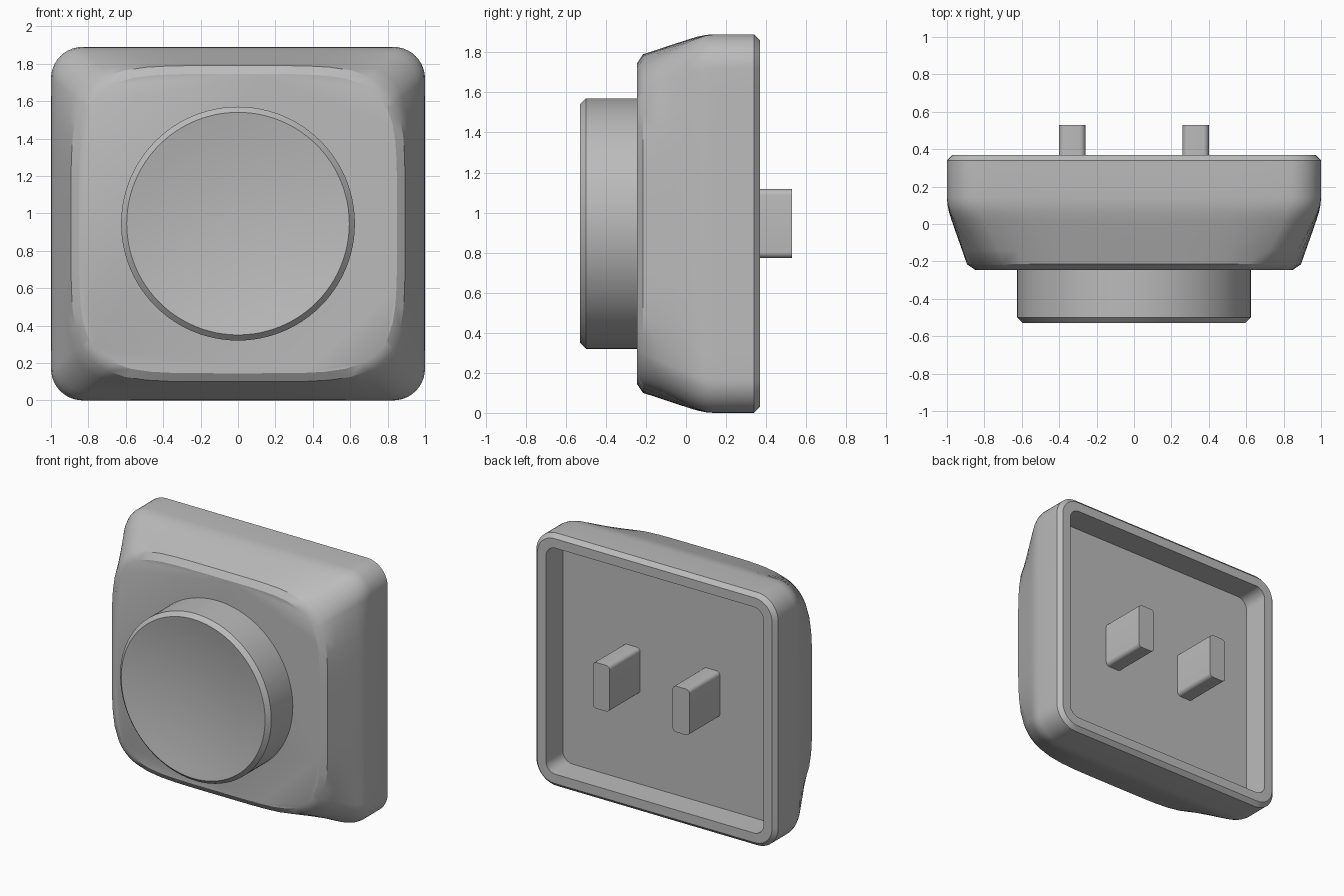
import bpy, bmesh, math

if "Cube" in bpy.data.objects:
    bpy.data.objects.remove(bpy.data.objects["Cube"])

CZ = 0.945  # height of the centre axis

grey = bpy.data.materials.new("plain_grey")
grey.diffuse_color = (0.5, 0.5, 0.5, 1)
grey.use_nodes = True
grey.node_tree.nodes["Principled BSDF"].inputs["Base Color"].default_value = grey.diffuse_color


def finish(name, bm, angle=30):
    bmesh.ops.recalc_face_normals(bm, faces=bm.faces)
    mesh = bpy.data.meshes.new(name)
    bm.to_mesh(mesh)
    bm.free()
    mesh.materials.append(grey)
    obj = bpy.data.objects.new(name, mesh)
    bpy.context.collection.objects.link(obj)
    obj.location.z = CZ
    bpy.ops.object.select_all(action='DESELECT')
    obj.select_set(True)
    bpy.context.view_layer.objects.active = obj
    bpy.ops.object.shade_smooth_by_angle(angle=math.radians(angle))
    return obj


def rounded_rect(a, b, r, arc=10, side=12):
    """Outline with half sizes a, b and corner radius r."""
    corners = [(a - r, b - r, 0), (r - a, b - r, 90), (r - a, r - b, 180), (a - r, r - b, 270)]
    pts = []
    for cx, cz, start in corners:
        for i in range(arc + 1):
            t = math.radians(start + 90 * i / arc)
            pts.append((cx + r * math.cos(t), cz + r * math.sin(t)))
    out = []
    for i, p in enumerate(pts):
        out.append(p)
        if i % (arc + 1) == arc:  # subdivide the straight side after each corner
            q = pts[(i + 1) % len(pts)]
            out += [(p[0] + (q[0] - p[0]) * k / side, p[1] + (q[1] - p[1]) * k / side)
                    for k in range(1, side)]
    return out


def squircle(pts, a, b, n=5):
    """Project an outline along rays onto a superellipse."""
    out = []
    for x, z in pts:
        k = (abs(x / a) ** n + abs(z / b) ** n) ** (-1 / n)
        out.append((x * k, z * k))
    return out


def loft(bm, sections):
    """Skin a list of (y, outline) sections and cap both ends."""
    rings = [[bm.verts.new((x, y, z)) for x, z in pts] for y, pts in sections]
    n = len(rings[0])
    for r0, r1 in zip(rings, rings[1:]):
        for i in range(n):
            j = (i + 1) % n
            bm.faces.new((r0[i], r0[j], r1[j], r1[i]))
    bm.faces.new(rings[0])
    bm.faces.new(rings[-1])


# Housing: recessed back, chamfered rim, sides blending into a soft square front
outer = rounded_rect(1.0, 0.945, 0.17)
front = squircle(outer, 0.893, 0.845)
sections = [(0.17, rounded_rect(0.90, 0.845, 0.08)),
            (0.37, rounded_rect(0.90, 0.845, 0.08)),
            (0.37, rounded_rect(0.97, 0.915, 0.14)),
            (0.34, outer)]
for y, t in [(0.14, 0), (0.10, 0.03), (0.06, 0.11), (0.02, 0.23), (-0.06, 0.49),
             (-0.14, 0.755), (-0.215, 1)]:
    sections.append((y, [(p[0] + (q[0] - p[0]) * t, p[1] + (q[1] - p[1]) * t)
                         for p, q in zip(outer, front)]))
sections.append((-0.245, squircle(outer, 0.85, 0.80)))
bm = bmesh.new()
loft(bm, sections)
finish("housing", bm)

# Knob: chamfered disc with a shallow dished face
profile = [(0.625, -0.23), (0.625, -0.50), (0.595, -0.53)]
profile += [(0.595 * k, -0.53 + 0.06 * (1 - k * k)) for k in (0.85, 0.7, 0.5, 0.3, 0.12)]
bm = bmesh.new()
SEG = 96
loft(bm, [(y, [(r * math.cos(2 * math.pi * i / SEG), r * math.sin(2 * math.pi * i / SEG))
               for i in range(SEG)]) for r, y in profile])
finish("knob", bm)

# Two prongs standing on the recess floor
for name, x in (("left_prong", -0.33), ("right_prong", 0.33)):
    bm = bmesh.new()
    outline = rounded_rect(0.07, 0.172, 0.03, arc=6, side=1)
    loft(bm, [(y, [(px + x, pz) for px, pz in outline]) for y in (0.16, 0.53)])
    finish(name, bm)
